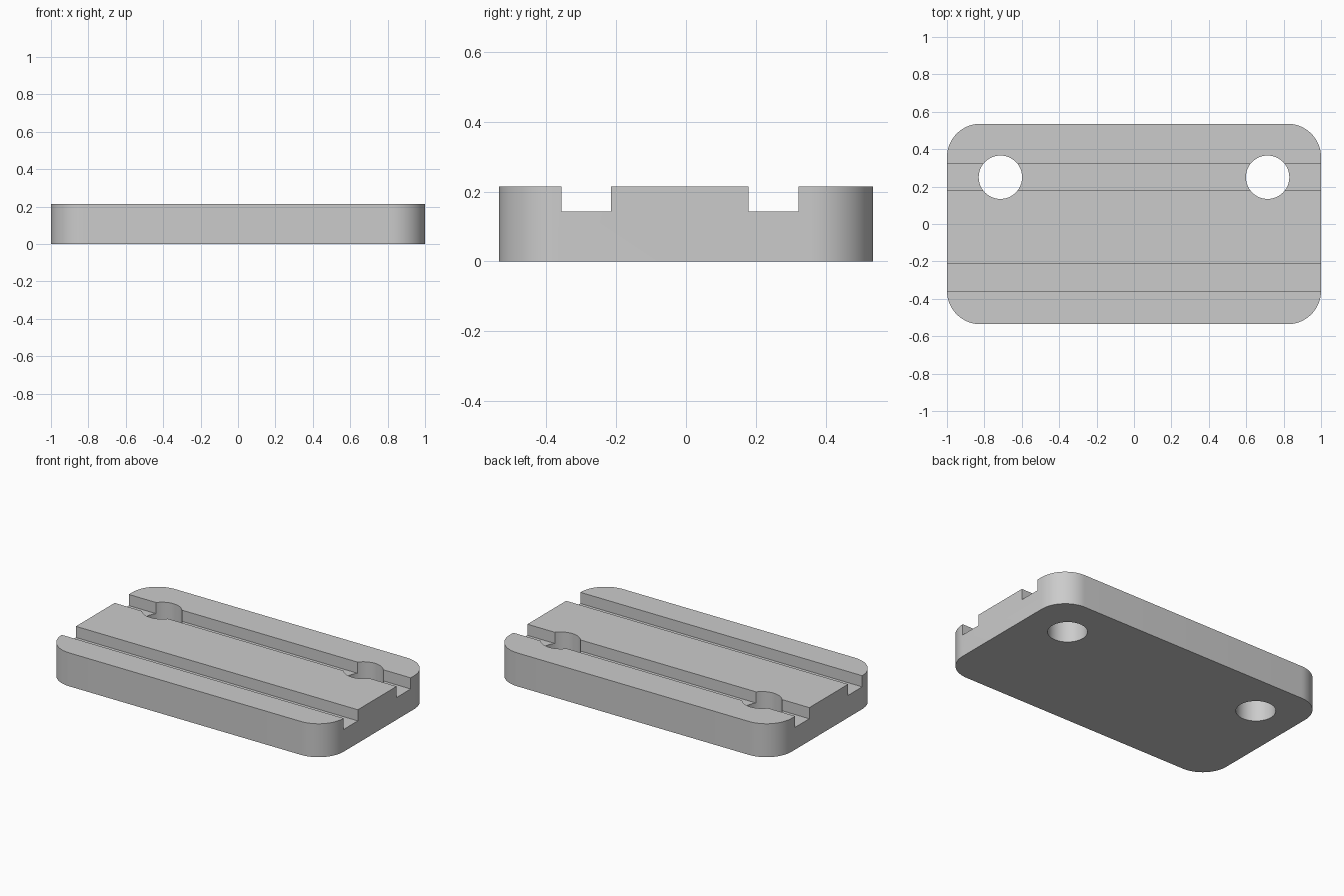
import bpy
import bmesh
from math import cos, sin, pi

default = bpy.data.objects.get("Cube")
if default:
    bpy.data.objects.remove(default, do_unlink=True)

U = 1 / 14                      # design unit: plate is 28 x 15 x 3 units
HALF_X, HALF_Y, HEIGHT = 14 * U, 7.5 * U, 3 * U
GROOVE_FLOOR = 2 * U
CORNER_R, HOLE_R = 2.5 * U, 1.625 * U
ARC_STEPS = 16

grey = bpy.data.materials.new("plain grey")
grey.use_nodes = True
colour = (0.6, 0.6, 0.6, 1)
grey.diffuse_color = colour
grey.node_tree.nodes["Principled BSDF"].inputs["Base Color"].default_value = colour


def prism(name, outline, z0, z1):
    """Extrude a closed outline in the ground plane from z0 to z1."""
    bm = bmesh.new()
    face = bm.faces.new([bm.verts.new((x, y, z0)) for x, y in outline])
    result = bmesh.ops.extrude_face_region(bm, geom=[face])
    top = [v for v in result["geom"] if isinstance(v, bmesh.types.BMVert)]
    bmesh.ops.translate(bm, verts=top, vec=(0, 0, z1 - z0))
    bmesh.ops.recalc_face_normals(bm, faces=bm.faces)
    mesh = bpy.data.meshes.new(name)
    bm.to_mesh(mesh)
    bm.free()
    mesh.materials.append(grey)
    obj = bpy.data.objects.new(name, mesh)
    bpy.context.collection.objects.link(obj)
    return obj


def arc(cx, cy, r, start, sweep, steps):
    return [(cx + r * cos(start + sweep * i / steps),
             cy + r * sin(start + sweep * i / steps)) for i in range(steps + 1)]


# Plate with rounded corners
outline = []
for i, (sx, sy) in enumerate([(1, 1), (-1, 1), (-1, -1), (1, -1)]):
    outline += arc(sx * (HALF_X - CORNER_R), sy * (HALF_Y - CORNER_R),
                   CORNER_R, i * pi / 2, pi / 2, ARC_STEPS)
plate = prism("grooved_plate", outline, 0, HEIGHT)

# Cutters: two lengthwise grooves and two through holes in the rear groove
cutters = []
for name, y0, y1 in [("front_groove", -5 * U, -3 * U), ("rear_groove", 2.5 * U, 4.5 * U)]:
    rect = [(-1.2, y0), (1.2, y0), (1.2, y1), (-1.2, y1)]
    cutters.append(prism(name + "_cutter", rect, GROOVE_FLOOR, HEIGHT + 0.1))
for name, x in [("left_hole", 10 * U), ("right_hole", -10 * U)]:
    circle = arc(x, 3.5 * U, HOLE_R, 0, 2 * pi, 64)[:-1]
    cutters.append(prism(name + "_cutter", circle, -0.1, HEIGHT + 0.1))

bpy.ops.object.select_all(action="DESELECT")
plate.select_set(True)
bpy.context.view_layer.objects.active = plate
for cutter in cutters:
    cut = plate.modifiers.new(cutter.name, "BOOLEAN")
    cut.operation = "DIFFERENCE"
    cut.solver = "EXACT"
    cut.object = cutter
    bpy.ops.object.modifier_apply(modifier=cut.name)
for cutter in cutters:
    bpy.data.objects.remove(cutter, do_unlink=True)

# Smooth curved walls, crisp machined edges
bpy.ops.object.shade_smooth_by_angle(angle=pi / 6)
